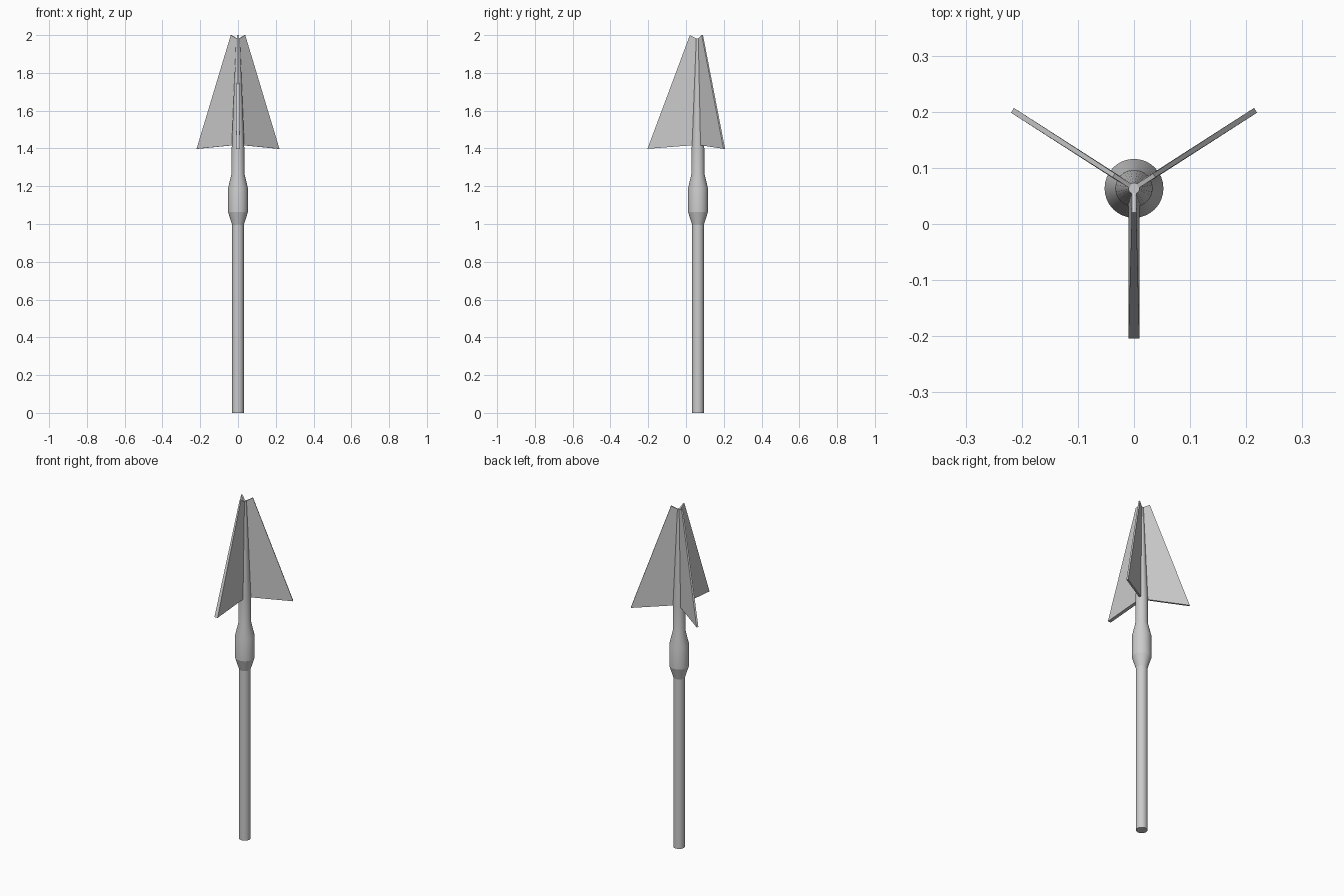
import bpy, bmesh, math
from mathutils import Vector

if "Cube" in bpy.data.objects:
    bpy.data.objects.remove(bpy.data.objects["Cube"])

AXIS = Vector((0, 0.0635, 0))
SEGMENTS = 32


def finish(name, bm):
    bmesh.ops.recalc_face_normals(bm, faces=bm.faces)
    mesh = bpy.data.meshes.new(name)
    bm.to_mesh(mesh)
    bm.free()
    ob = bpy.data.objects.new(name, mesh)
    bpy.context.collection.objects.link(ob)
    return ob


def lathe(name, profile):
    """Closed round body from (radius, height) pairs."""
    bm = bmesh.new()
    rings = []
    for r, z in profile:
        rings.append([bm.verts.new(AXIS + Vector((
            r * math.cos(2 * math.pi * i / SEGMENTS),
            r * math.sin(2 * math.pi * i / SEGMENTS), z))) for i in range(SEGMENTS)])
    for a, b in zip(rings, rings[1:]):
        for i in range(SEGMENTS):
            j = (i + 1) % SEGMENTS
            bm.faces.new((a[i], a[j], b[j], b[i]))
    bm.faces.new(rings[0])
    bm.faces.new(rings[-1])
    ob = finish(name, bm)
    bpy.ops.object.select_all(action='DESELECT')
    ob.select_set(True)
    bpy.context.view_layer.objects.active = ob
    bpy.ops.object.shade_smooth_by_angle(angle=math.radians(15))


def fin(name, angle, reach, half_low, half_top):
    """Thin swept blade pointing outwards at an angle around the axis."""
    out = Vector((math.cos(angle), math.sin(angle), 0))
    side = Vector((-out.y, out.x, 0))
    outline = [(0.005, 1.419, half_low), (reach, 1.398, half_low),
               (0.043, 2.0, half_top), (0.004, 1.98, half_top)]
    bm = bmesh.new()
    left, right = ([bm.verts.new(AXIS + out * r + side * (s * h) + Vector((0, 0, z)))
                    for r, z, h in outline] for s in (-1, 1))
    bm.faces.new(left)
    bm.faces.new(right)
    for i in range(4):
        j = (i + 1) % 4
        bm.faces.new((left[i], left[j], right[j], right[i]))
    finish(name, bm)


# Shaft with swollen collar and tapering head, one continuous turned body
lathe("shaft", [(0.031, 0), (0.031, 0.995), (0.0525, 1.063), (0.0525, 1.19),
                (0.034, 1.268), (0.033, 1.42), (0.01, 1.982)])

# Three fins of the head
fin("front_fin", math.radians(-90), 0.2675, 0.010, 0.004)
for label, degrees in (("right", 32.7), ("left", 147.3)):
    fin(label + "_fin", math.radians(degrees), 0.2575, 0.005, 0.004)
